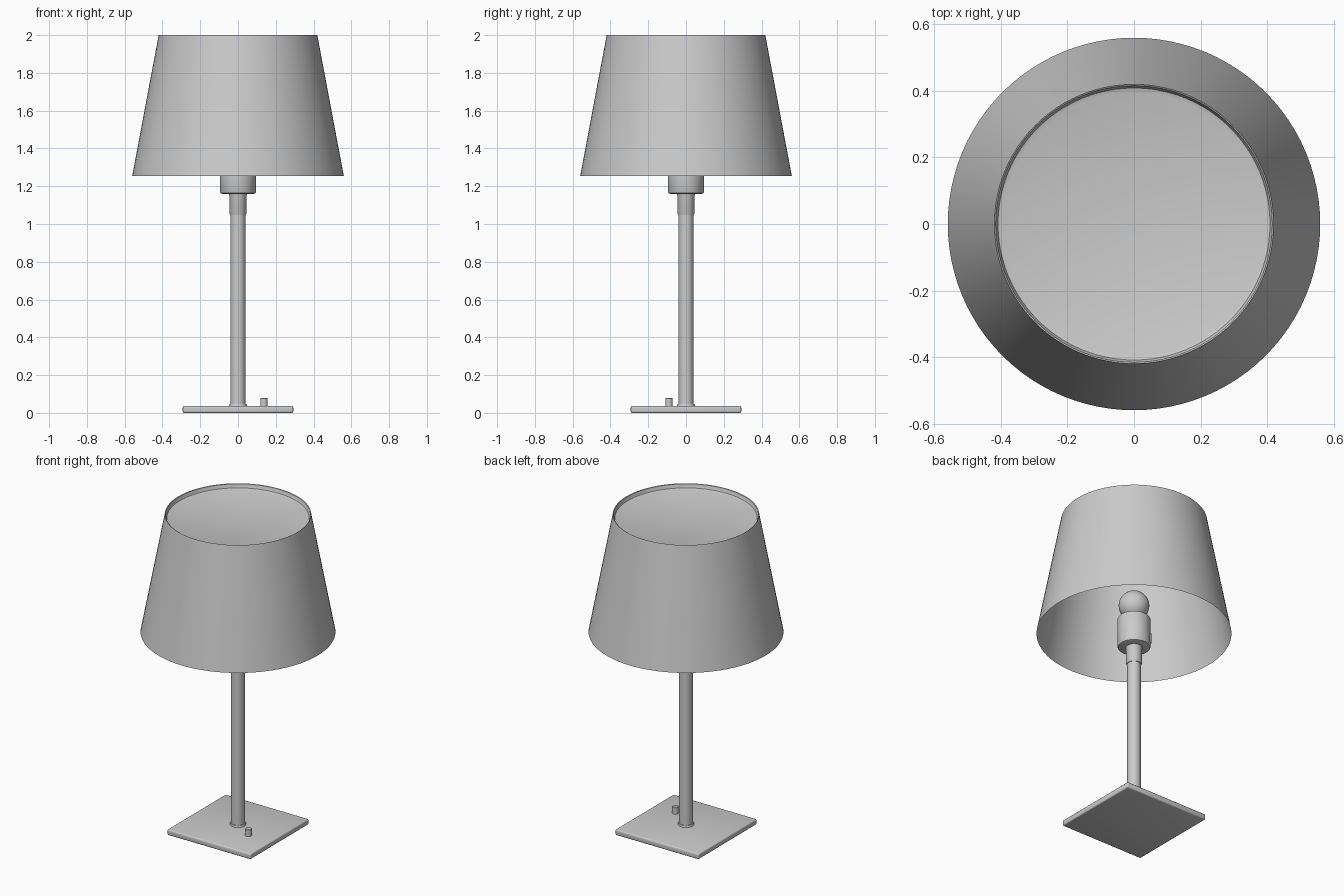
import bpy, bmesh, math
from mathutils import Matrix

if "Cube" in bpy.data.objects:
    bpy.data.objects.remove(bpy.data.objects["Cube"])


def finish(name, bm, smooth=True):
    bmesh.ops.recalc_face_normals(bm, faces=bm.faces)
    mesh = bpy.data.meshes.new(name)
    bm.to_mesh(mesh)
    bm.free()
    obj = bpy.data.objects.new(name, mesh)
    bpy.context.collection.objects.link(obj)
    if smooth:
        bpy.ops.object.select_all(action='DESELECT')
        obj.select_set(True)
        bpy.context.view_layer.objects.active = obj
        bpy.ops.object.shade_smooth_by_angle(angle=math.radians(35))
    return obj


def lathe(name, profile, x=0, y=0, sides=48):
    """Revolve (radius, z) points around a vertical axis."""
    bm = bmesh.new()
    verts = [bm.verts.new((r, 0, z)) for r, z in profile]
    edges = [bm.edges.new(pair) for pair in zip(verts, verts[1:])]
    bmesh.ops.spin(bm, geom=verts + edges, cent=(0, 0, 0), axis=(0, 0, 1),
                   angle=math.tau, steps=sides, use_duplicate=False)
    bmesh.ops.remove_doubles(bm, verts=bm.verts, dist=1e-5)
    bmesh.ops.translate(bm, verts=bm.verts, vec=(x, y, 0))
    return finish(name, bm)


def box(name, size, center, bevel, turn=0):
    bm = bmesh.new()
    bmesh.ops.create_cube(bm, size=1)
    bmesh.ops.scale(bm, verts=bm.verts, vec=size)
    bmesh.ops.bevel(bm, geom=bm.edges[:], offset=bevel, segments=3,
                    profile=0.5, affect='EDGES')
    bmesh.ops.transform(bm, verts=bm.verts,
                        matrix=Matrix.Translation(center) @ Matrix.Rotation(turn, 4, 'Z'))
    return finish(name, bm)


# Square base plate and its push button
box("base", (0.585, 0.585, 0.036), (0, 0, 0.018), 0.008)
lathe("base_button", [(0, 0.03), (0.019, 0.03), (0.019, 0.077), (0.016, 0.08), (0, 0.08)],
      0.137, -0.09, 32)

# Stem with foot collar and upper sleeve
lathe("stem_collar", [(0, 0.03), (0.047, 0.03), (0.047, 0.041), (0.044, 0.046), (0.038, 0.046)])
lathe("stem", [(0.039, 0.036), (0.039, 1.06)])
lathe("stem_sleeve", [(0.036, 1.05), (0.042, 1.05), (0.045, 1.056), (0.045, 1.15), (0.05, 1.165)])

# Bulb socket with a small side switch
lathe("socket", [(0, 1.16), (0.085, 1.16), (0.092, 1.163), (0.095, 1.17),
                 (0.095, 1.345), (0.092, 1.352), (0.085, 1.355), (0, 1.355)])
box("socket_switch", (0.012, 0.02, 0.06),
    (-0.067, 0.067, 1.22), 0.002, math.radians(135))

# Screw thread and round bulb
thread = [(0.052, 1.35)]
for i in range(3):
    z = 1.352 + i * 0.01
    thread += [(0.058, z + 0.005), (0.052, z + 0.01)]
lathe("bulb_thread", thread)
bulb_z, bulb_r = 1.44, 0.088
start = math.radians(-54)
arc = [start + (math.pi / 2 - start) * i / 20 for i in range(21)]
lathe("bulb", [(bulb_r * math.cos(a), bulb_z + bulb_r * math.sin(a)) for a in arc])

# Thin tapered shade with a recessed top disc
lathe("shade", [(0.56, 1.255), (0.42, 2.0)], sides=96)
lathe("shade_top", [(0.42, 2.0), (0.416, 1.998), (0.413, 1.985),
                    (0.409, 1.976), (0.398, 1.972), (0, 1.972)], sides=96)
